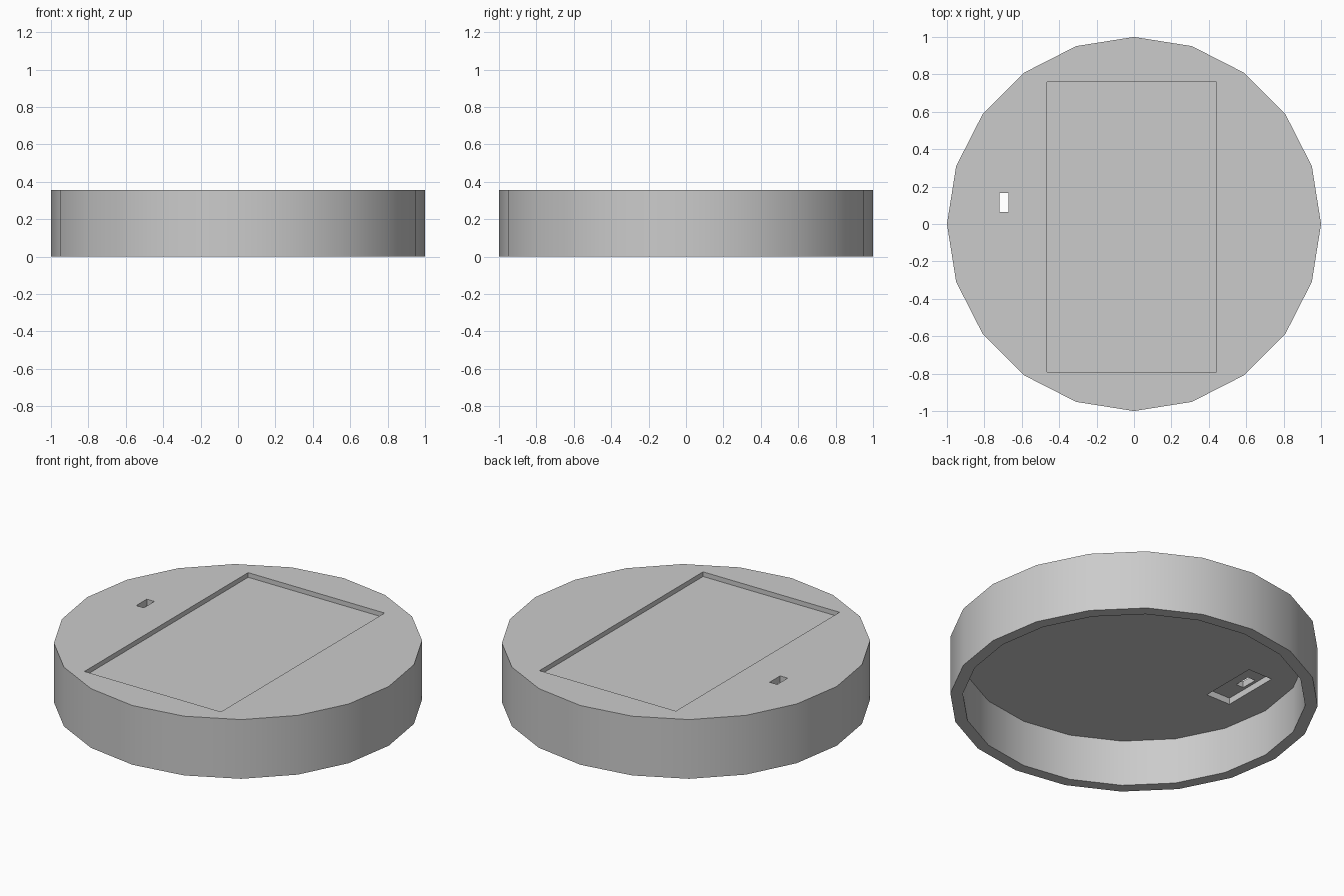
import bpy
import math

if "Cube" in bpy.data.objects:
    bpy.data.objects.remove(bpy.data.objects["Cube"])

HEIGHT = 0.355
CEILING = 0.277

grey = bpy.data.materials.new("light grey")
grey.use_nodes = True
colour = (0.6, 0.6, 0.6, 1)
grey.diffuse_color = colour
grey.node_tree.nodes["Principled BSDF"].inputs["Base Color"].default_value = colour


def disc(name, radius, z0, z1):
    """Twenty-sided drum with a corner on each axis."""
    bpy.ops.mesh.primitive_cylinder_add(
        vertices=20, radius=radius, depth=z1 - z0, location=(0, 0, (z0 + z1) / 2))
    obj = bpy.context.object
    obj.name = name
    obj.data.materials.append(grey)
    return obj


def box(name, x0, x1, y0, y1, z0, z1):
    bpy.ops.mesh.primitive_cube_add(
        size=1, location=((x0 + x1) / 2, (y0 + y1) / 2, (z0 + z1) / 2))
    obj = bpy.context.object
    obj.name = name
    obj.scale = (x1 - x0, y1 - y0, z1 - z0)
    obj.data.materials.append(grey)
    return obj


def cut(target, cutter):
    """Subtract the cutter from the target, then discard it."""
    cutter.hide_render = True
    bpy.context.view_layer.update()
    mod = target.modifiers.new(cutter.name, 'BOOLEAN')
    mod.operation = 'DIFFERENCE'
    mod.solver = 'EXACT'
    mod.object = cutter
    bpy.context.view_layer.objects.active = target
    bpy.ops.object.modifier_apply(modifier=mod.name)
    bpy.data.objects.remove(cutter)


# Round lid, hollow underneath
lid = disc("round_lid", 1.0, 0, HEIGHT)
cut(lid, disc("hollow", 0.932, -0.1, CEILING))

# Shallow rectangular panel recess on top
cut(lid, box("panel_recess", -0.465, 0.44, -0.79, 0.76, HEIGHT - 0.028, HEIGHT + 0.1))

# Pocket under the top plate, with a slot right through it
cut(lid, box("pocket", -0.737, -0.577, -0.072, 0.284, CEILING - 0.1, CEILING + 0.038))
cut(lid, box("slot", -0.72, -0.67, 0.065, 0.165, CEILING - 0.1, HEIGHT + 0.1))

# Smooth walls with sharp rims
bpy.ops.object.select_all(action='DESELECT')
lid.select_set(True)
bpy.context.view_layer.objects.active = lid
bpy.ops.object.shade_smooth_by_angle(angle=math.radians(30))
